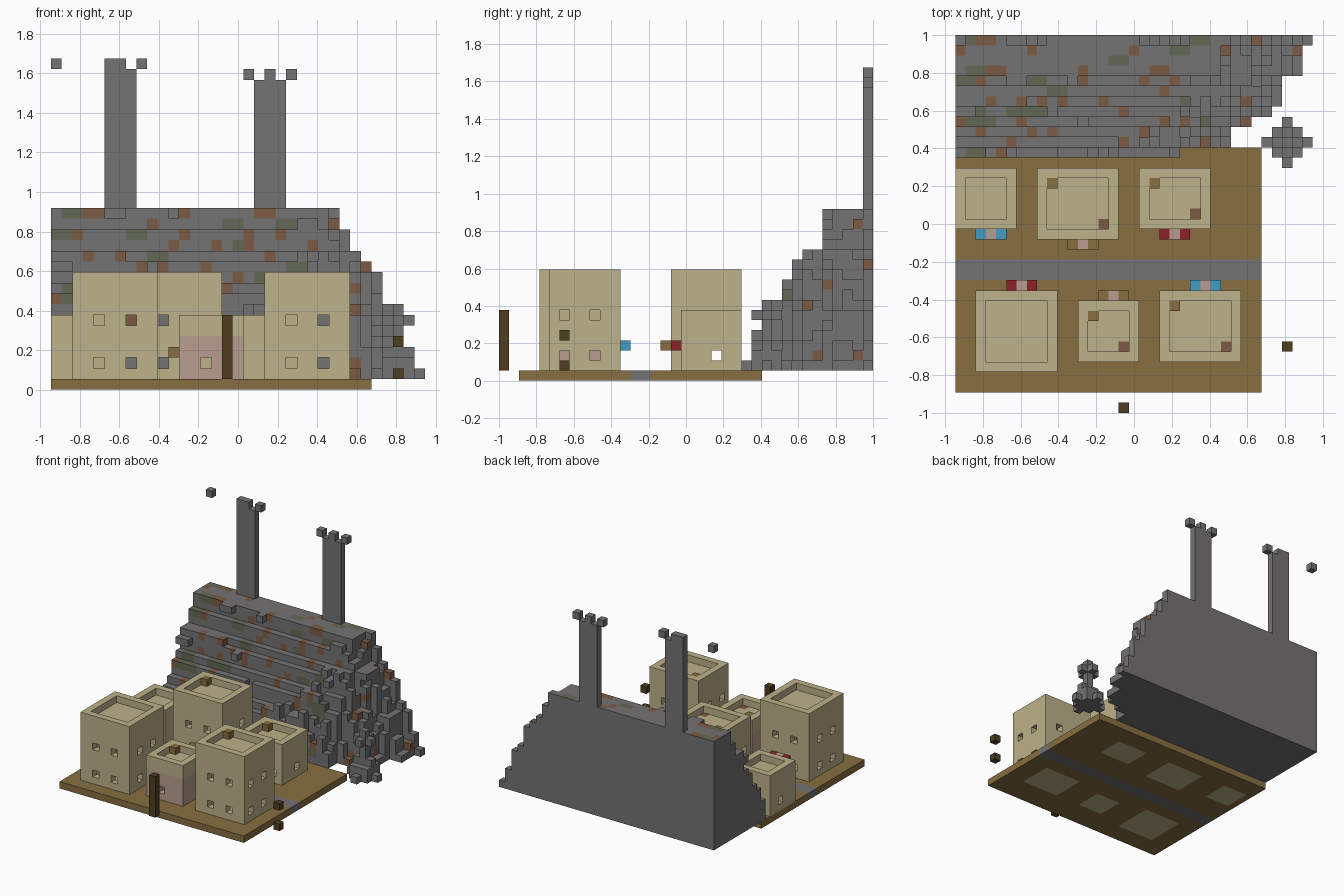
import bpy
import bmesh
import random
from mathutils import Vector

random.seed(7)
cube = bpy.data.objects.get("Cube")
if cube:
    bpy.data.objects.remove(cube)

V = 2 / 37                              # edge of one block
ORIGIN = Vector((-17.5 * V, -1, 0))


def srgb(hexcode):
    out = []
    for n in (0, 2, 4):
        c = int(hexcode[n:n + 2], 16) / 255
        out.append(c / 12.92 if c < 0.04 else ((c + 0.055) / 1.055) ** 2.4)
    return (*out, 1)


COLOURS = {
    "sandstone": "BDB28A", "dirt": "876E40", "rock_grey": "757374",
    "rust": "7C5B43", "moss": "636955", "clay_pink": "B99E90",
    "dark_wood": "4E3F20", "cloth_blue": "429DC4", "cloth_red": "8C2128",
}
MATS = {}
for mat_name, code in COLOURS.items():
    m = bpy.data.materials.new(mat_name)
    m.use_nodes = True
    m.diffuse_color = srgb(code)
    bsdf = m.node_tree.nodes["Principled BSDF"]
    bsdf.inputs["Base Color"].default_value = srgb(code)
    bsdf.inputs["Roughness"].default_value = 0.9
    MATS[mat_name] = m

AXES = [Vector(a) for a in ((1, 0, 0), (0, 1, 0), (0, 0, 1))]


def fill(cells, xs, ys, zs, mat):
    """Fill a block range with one material; None carves it away."""
    for i in range(*xs):
        for j in range(*ys):
            for k in range(*zs):
                if mat:
                    cells[i, j, k] = mat
                else:
                    cells.pop((i, j, k), None)


def build(name, cells, plain_sides=None):
    """Mesh the outer skin of a set of blocks."""
    bm = bmesh.new()
    verts = {}
    used = sorted(set(cells.values()) | ({plain_sides} if plain_sides else set()))

    def vert(p):
        key = tuple(round(c) for c in p)
        if key not in verts:
            verts[key] = bm.verts.new(ORIGIN + Vector(key) * V)
        return verts[key]

    for cell, mat in cells.items():
        base = Vector(cell)
        for a in range(3):
            u, w = AXES[(a + 1) % 3], AXES[(a + 2) % 3]
            for sign in (-1, 1):
                if tuple(int(c) for c in base + AXES[a] * sign) in cells:
                    continue
                p = base + AXES[a] * (sign > 0)
                loop = [p, p + u, p + u + w, p + w]
                if sign < 0:
                    loop.reverse()
                face = bm.faces.new([vert(q) for q in loop])
                # left, back and underside of the cliff stay plain
                plain = plain_sides and (a, sign) in ((0, -1), (1, 1), (2, -1))
                face.material_index = used.index(plain_sides if plain else mat)
    mesh = bpy.data.meshes.new(name)
    bm.to_mesh(mesh)
    bm.free()
    for n in used:
        mesh.materials.append(MATS[n])
    obj = bpy.data.objects.new(name, mesh)
    bpy.context.collection.objects.link(obj)
    return obj


# Houses: name, x range, y range, top, awning cloth, door on back, roof hatches
HOUSES = [
    ("back_left_house", (0, 6), (18, 24), 7, "cloth_blue", False, False),
    ("back_middle_house", (8, 16), (17, 24), 11, "dirt", False, True),
    ("back_right_house", (18, 25), (18, 24), 7, "cloth_red", False, True),
    ("front_left_house", (2, 10), (4, 12), 11, "cloth_red", True, False),
    ("front_middle_house", (12, 18), (5, 11), 7, "dirt", True, True),
    ("front_right_house", (20, 28), (5, 12), 11, "cloth_blue", True, True),
]
AWNING_START = [2, 11, 20, 5, 14, 23]

# Ground slab with road and house floors
ground = {}
fill(ground, (0, 30), (2, 26), (0, 1), "dirt")
fill(ground, (0, 30), (13, 15), (0, 1), "rock_grey")
for _, (x0, x1), (y0, y1), *_rest in HOUSES:
    fill(ground, (x0 + 1, x1 - 1), (y0 + 1, y1 - 1), (0, 1), "sandstone")
build("ground", ground)

for (name, (x0, x1), (y0, y1), top, cloth, door_back, hatch), ax in zip(HOUSES, AWNING_START):
    h = {}
    fill(h, (x0, x1), (y0, y1), (1, top), "sandstone")
    if name == "front_middle_house":
        fill(h, (x0, x1), (y0, y1), (1, 5), "clay_pink")
    # hollow rooms and sunken roof
    fill(h, (x0 + 1, x1 - 1), (y0 + 1, y1 - 1), (1, top - 2), None)
    fill(h, (x0 + 1, x1 - 1), (y0 + 1, y1 - 1), (top - 1, top), None)
    # windows on all sides
    for k in range(2, top - 2, 4):
        for i in range(x0 + 2, x1 - 1, 3):
            fill(h, (i, i + 1), (y0, y0 + 1), (k, k + 1), None)
            fill(h, (i, i + 1), (y1 - 1, y1), (k, k + 1), None)
        for j in range(y1 - 3, y0, -3):
            fill(h, (x0, x0 + 1), (j, j + 1), (k, k + 1), None)
            fill(h, (x1 - 1, x1), (j, j + 1), (k, k + 1), None)
    # doorway
    wall = y1 - 1 if door_back else y0
    fill(h, (ax + 1, ax + 2), (wall, wall + 1), (1, 3), None)
    # roof hatch and chimney block
    if hatch:
        h[x0 + 1, y1 - 2, top - 1] = "dirt"
        h[x1 - 2, y0 + 1, top - 2] = "rust"
    build(name, h)
    # awning over the door
    out = y1 if door_back else y0 - 1
    awning = {}
    fill(awning, (ax, ax + 3), (out, out + 1), (3, 4), cloth)
    awning[ax + 1, out, 3] = "clay_pink"
    build(name.replace("house", "awning"), awning)

# Stepped cliff: height by row, cut down along a ragged right end
ROW_HEIGHT = [3, 6, 7, 9, 10, 13, 13, 15, 17, 17, 17, 17]
ROW_END = [22, 27, 28, 29, 31, 32, 32, 33, 34, 34, 34, 35]
END_PROFILE = [17, 15, 13, 12, 11, 8, 7, 4, 2]
cliff = {}
heights = {}
for r, (row_h, end) in enumerate(zip(ROW_HEIGHT, ROW_END)):
    j = 25 + r
    drift = 0
    for i in range(end):
        if random.random() < 0.12:
            drift = random.choice((-1, 0, 0, 1))
        height = row_h + (drift if r < 8 else 0)
        step = i - (end - len(END_PROFILE))
        if step >= 0:
            height = min(height, END_PROFILE[step])
            height += random.choice((-1, 0, 0, 1)) if r < 11 and height < 16 else 0
        heights[i, j] = max(1, min(17, height))
for (i, j), height in heights.items():
    fill(cliff, (i, i + 1), (j, j + 1), (1, height + (height < 17 and j < 26)), "rock_grey")
# loose overhanging blocks
for (i, j), height in heights.items():
    if 28 <= j < 33 and random.random() < 0.06 and (i, j + 1, height + 1) in cliff:
        cliff[i, j, height + 1] = "rock_grey"
# rust and moss patches, moss only away from the broken end
for i, j, k in list(cliff):
    chance = random.random()
    if chance < 0.09:
        cliff[i, j, k] = "rust"
    elif chance < 0.14 and i < 24:
        for n in (i, i + 1):
            if (n, j, k) in cliff:
                cliff[n, j, k] = "moss"
build("cliff", cliff, plain_sides="rock_grey")

# Two thin towers with broken tops and a drifting block
left_tower, right_tower, stray = {}, {}, {}
fill(left_tower, (5, 8), (36, 37), (17, 30), "rock_grey")
for i in (5, 6, 8):
    left_tower[i, 36, 30] = "rock_grey"
fill(right_tower, (19, 22), (36, 37), (17, 29), "rock_grey")
for i in (18, 20, 22):
    right_tower[i, 36, 29] = "rock_grey"
stray[0, 36, 30] = "rock_grey"
build("left_tower", left_tower)
build("right_tower", right_tower)
build("floating_block", stray)

# Rubble pile beside the slab
rubble = {}
fill(rubble, (31, 34), (25, 28), (1, 3), "rock_grey")
fill(rubble, (30, 35), (26, 27), (1, 2), "rock_grey")
fill(rubble, (32, 33), (24, 29), (1, 2), "rock_grey")
fill(rubble, (32, 33), (26, 27), (1, 8), "rock_grey")
fill(rubble, (31, 34), (26, 27), (3, 4), "rock_grey")
fill(rubble, (31, 34), (26, 27), (6, 7), "rock_grey")
fill(rubble, (32, 33), (25, 28), (6, 7), "rock_grey")
build("rubble_pile", rubble)

# Wooden post and loose wooden blocks
post, logs = {}, {}
fill(post, (16, 17), (0, 1), (1, 7), "dark_wood")
for k in (1, 4):
    logs[32, 6, k] = "dark_wood"
build("wooden_post", post)
build("loose_wood_blocks", logs)
